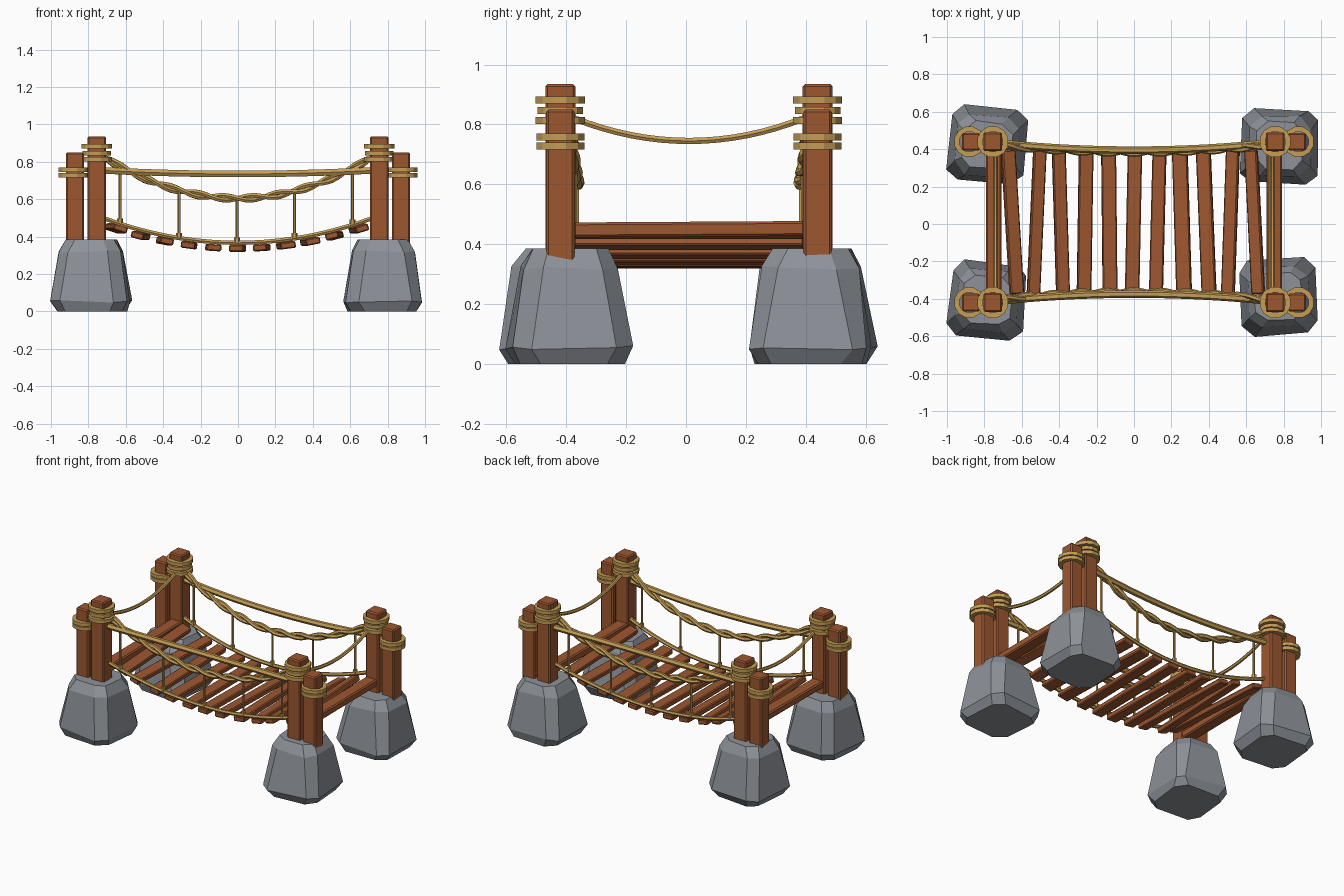
import bpy, bmesh, math, random
from mathutils import Vector, Matrix

if "Cube" in bpy.data.objects:
    bpy.data.objects.remove(bpy.data.objects["Cube"])

random.seed(4)
CY = 0.01  # the bridge deck is centred slightly towards the back


def material(name, rgb):
    m = bpy.data.materials.new(name)
    m.diffuse_color = (*rgb, 1)
    m.use_nodes = True
    m.node_tree.nodes["Principled BSDF"].inputs["Base Color"].default_value = m.diffuse_color
    return m


WOOD = material("brown wood", (0.34, 0.095, 0.03))
ROPE = material("tan rope", (0.56, 0.34, 0.09))
STONE = material("grey stone", (0.27, 0.29, 0.32))


def finish(bm, name, mat):
    bmesh.ops.recalc_face_normals(bm, faces=bm.faces)
    me = bpy.data.meshes.new(name)
    bm.to_mesh(me)
    bm.free()
    me.materials.append(mat)
    ob = bpy.data.objects.new(name, me)
    bpy.context.collection.objects.link(ob)
    return ob


def loft(bm, rings, closed=False):
    """Skin a list of equal-sized point rings; cap the ends unless closed."""
    vs = [[bm.verts.new(p) for p in r] for r in rings]
    n = len(vs[0])
    for i in range(len(vs) if closed else len(vs) - 1):
        a, b = vs[i], vs[(i + 1) % len(vs)]
        for k in range(n):
            bm.faces.new((a[k], a[(k + 1) % n], b[(k + 1) % n], b[k]))
    if not closed:
        bm.faces.new(vs[0][::-1])
        bm.faces.new(vs[-1])


def beam(name, size, loc, tilt=0, yaw=0, roll=0, bevel=0.008):
    bm = bmesh.new()
    bmesh.ops.create_cube(bm, size=1, matrix=Matrix.Diagonal((*size, 1)))
    bmesh.ops.bevel(bm, geom=bm.edges[:], offset=bevel, segments=1, affect='EDGES')
    rot = (Matrix.Rotation(yaw, 4, 'Z') @ Matrix.Rotation(tilt, 4, 'Y')
           @ Matrix.Rotation(roll, 4, 'X'))
    bmesh.ops.transform(bm, matrix=Matrix.Translation(loc) @ rot, verts=bm.verts)
    return finish(bm, name, WOOD)


def tube(bm, pts, r, n=6):
    pts = [Vector(p) for p in pts]
    rings = []
    for i, p in enumerate(pts):
        t = (pts[min(i + 1, len(pts) - 1)] - pts[max(i - 1, 0)]).normalized()
        side = t.cross(Vector((0, 0, 1)) if abs(t.z) < 0.9 else Vector((0, 1, 0))).normalized()
        up = side.cross(t)
        rings.append([p + r * (math.cos(a) * side + math.sin(a) * up)
                      for a in (2 * math.pi * k / n for k in range(n))])
    loft(bm, rings)


def rope(name, pts, r, n=6):
    bm = bmesh.new()
    tube(bm, pts, r, n)
    return finish(bm, name, ROPE)


def rope_band(name, x, y, zs, r):
    """Flat rope loops stacked around a post."""
    bm = bmesh.new()
    for j, z in enumerate(zs):
        ro = r - (0.006 if j == 1 and len(zs) == 3 else 0)
        rings = []
        for k in range(12):
            a = 2 * math.pi * (k + 0.5) / 12
            rings.append([(x + q * math.cos(a), y + q * math.sin(a), z + h)
                          for q, h in ((ro, -.012), (ro, .012), (.055, .012), (.055, -.012))])
        loft(bm, rings, closed=True)
    return finish(bm, name, ROPE)


def boulder(name, x, y, yaw):
    """Chamfered block tapering upwards, with an undercut foot."""
    bm = bmesh.new()
    rings = []
    for z, h, c in ((0, .175, .06), (.055, .202, .055), (.32, .163, .06), (.385, .125, .05)):
        pts = []
        for k in range(4):
            for px, py in ((h, h - c), (h - c, h)):
                v = Vector((px, py, z)) @ Matrix.Rotation(-k * math.pi / 2 - yaw, 3, 'Z')
                j = 0.008
                dz = random.uniform(-j, j) if 0 < z < .38 else 0
                v += Vector((random.uniform(-j, j), random.uniform(-j, j), dz))
                pts.append(v + Vector((x, y, 0)))
        rings.append(pts)
    loft(bm, rings)
    return finish(bm, name, STONE)


# Corner boulders
for label, x, y, yaw in (("back_left", -.785, .42, -.09), ("back_right", .78, .415, -.05),
                         ("front_left", -.785, -.41, -.1), ("front_right", .772, -.39, .07)):
    boulder("boulder_" + label, x, y, yaw)

# Paired posts with rope bands
for sx in (-1, 1):
    for sy in (-1, 1):
        tag = ("left" if sx < 0 else "right") + ("_front" if sy < 0 else "_back")
        y = CY + sy * 0.43
        beam("tall_post_" + tag, (.1, .1, .635), (sx * .755, y, .6175))
        beam("short_post_" + tag, (.095, .095, .55), (sx * .872, y, .575))
        rope_band("tall_post_band_" + tag, sx * .755, y, (.813, .847, .882), .085)
        rope_band("short_post_band_" + tag, sx * .88, y, (.728, .758), .083)

# End beams and sagging cross ropes between the tall posts
for sx in (-1, 1):
    tag = "left" if sx < 0 else "right"
    beam("end_beam_" + tag, (.085, .78, .05), (sx * .75, CY, .45), roll=.006)
    rope("cross_rope_" + tag, [(sx * .74, CY + .39 * t, .745 + .078 * t * t)
                               for t in (i / 8 - 1 for i in range(17))], .012)

# Deck planks following the sag
YAWS = (.06, .045, .03, -.015, .01, -.02, -.025, .03, .04, -.035, .05)
for i, yaw in enumerate(YAWS):
    x = -.65 + i * .1295
    w = .075 + random.uniform(-.006, .008)
    beam("deck_plank_%d" % (i + 1), (w, .77, .036), (x, CY, .337 + .125 * (x / .7) ** 2),
         tilt=-math.atan(.51 * x), yaw=-yaw if i == 1 else yaw, bevel=.006)


def side_y(sy, x, inset=0.0):
    return CY + sy * (.385 + .035 * (x / .7) ** 2 - inset)


# Side ropes: handrail, twisted rope, deck rope and hangers
for sy in (-1, 1):
    tag = "front" if sy < 0 else "back"
    xs = [-.715 + 1.43 * i / 20 for i in range(21)]
    rope("handrail_rope_" + tag,
         [(x, side_y(sy, x), .735 + .018 * (x / .7) ** 2) for x in xs], .02)
    rope("deck_rope_" + tag,
         [(x, side_y(sy, x, .01), .367 + .125 * (x / .7) ** 2) for x in xs], .013)

    bm = bmesh.new()
    for phase in (0, math.pi):
        pts = []
        for i in range(61):
            x = -.715 + 1.43 * i / 60
            a = phase + 2 * math.pi * 5 * i / 60
            pts.append((x, side_y(sy, x, .01) + .012 * math.cos(a),
                        .605 + .21 * (x / .7) ** 2 + .013 * math.sin(a)))
        tube(bm, pts, .014)
    finish(bm, "twisted_rope_" + tag, ROPE)

    bm = bmesh.new()
    for x in (-.63, -.315, -.005, .303, .613):
        y = side_y(sy, x, .01)
        low = .367 + .125 * (x / .7) ** 2
        tube(bm, [(x, y, low), (x, y, .605 + .21 * (x / .7) ** 2)], .008)
        tube(bm, [(x, y, low + .004), (x, y, low + .028)], .016)
    finish(bm, "hanger_ropes_" + tag, ROPE)
